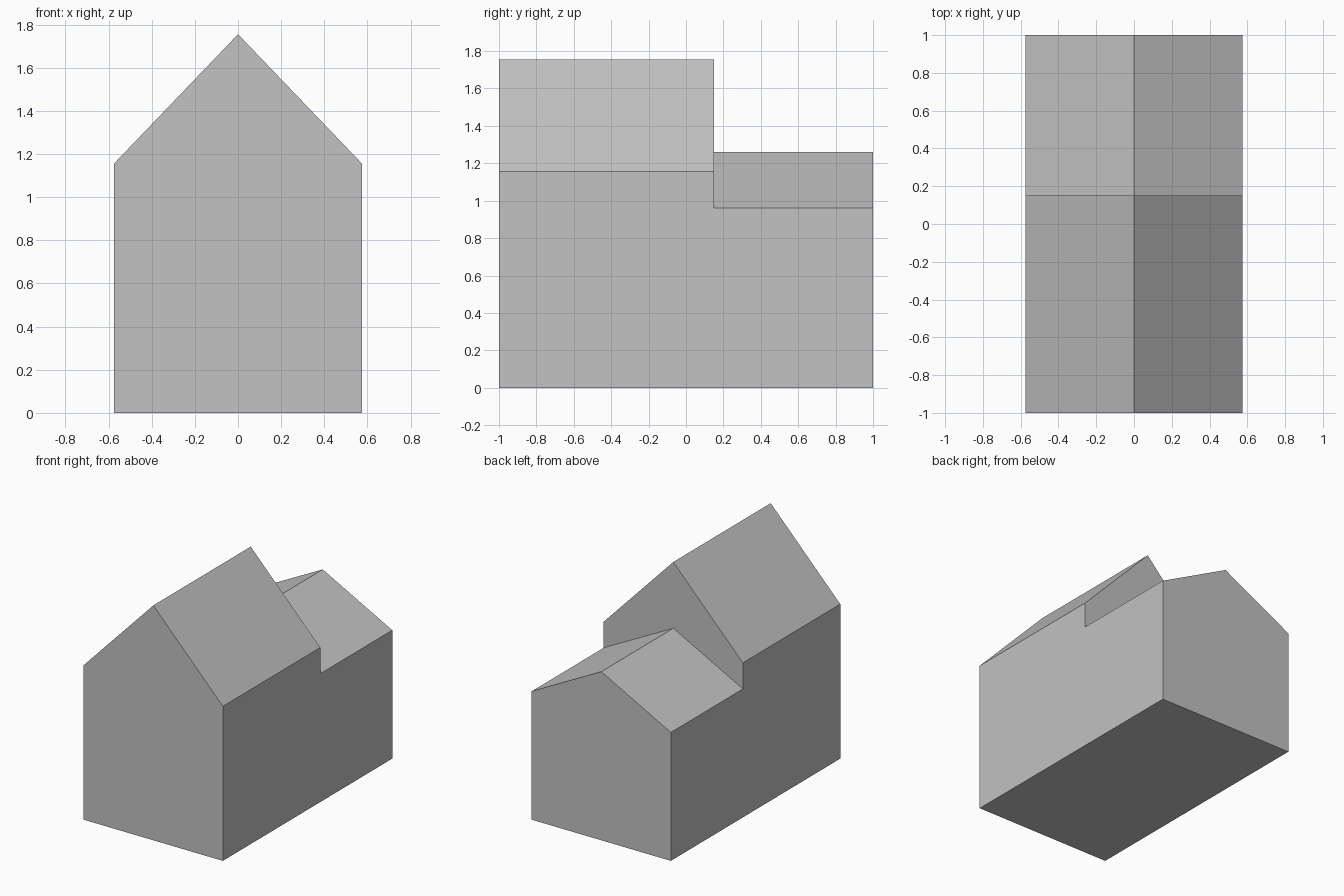
import bpy
import bmesh

cube = bpy.data.objects.get("Cube")
if cube:
    bpy.data.objects.remove(cube, do_unlink=True)

HALF_WIDTH = 0.575
FRONT, STEP, BACK = -1.0, 0.15, 1.0
TALL_EAVE, TALL_RIDGE = 1.155, 1.755
LOW_EAVE, LOW_RIDGE = 0.96, 1.26

grey = bpy.data.materials.new("plain_grey")
grey.use_nodes = True
colour = (0.54, 0.54, 0.54, 1)
grey.diffuse_color = colour
grey.node_tree.nodes["Principled BSDF"].inputs["Base Color"].default_value = colour

bm = bmesh.new()


def face(*points):
    bm.faces.new([bm.verts.new(p) for p in points])


def gable(y, eave, ridge, base):
    """Corner points of a gable outline, from left base over the ridge."""
    w = HALF_WIDTH
    return [(-w, y, base), (-w, y, eave), (0, y, ridge), (w, y, eave), (w, y, base)]


# End gables and the exposed gable above the lower roof
face(*gable(FRONT, TALL_EAVE, TALL_RIDGE, 0))
face(*gable(BACK, LOW_EAVE, LOW_RIDGE, 0))
face(*gable(STEP, TALL_EAVE, TALL_RIDGE, LOW_EAVE), (0, STEP, LOW_RIDGE))

# Stepped side walls and roof slopes, mirrored
for x in (-HALF_WIDTH, HALF_WIDTH):
    face((x, FRONT, 0), (x, BACK, 0), (x, BACK, LOW_EAVE),
         (x, STEP, LOW_EAVE), (x, STEP, TALL_EAVE), (x, FRONT, TALL_EAVE))
    for y0, y1, eave, ridge in ((FRONT, STEP, TALL_EAVE, TALL_RIDGE),
                                (STEP, BACK, LOW_EAVE, LOW_RIDGE)):
        face((x, y0, eave), (x, y1, eave), (0, y1, ridge), (0, y0, ridge))

# Floor
face(*[(x, y, 0) for x, y in ((-HALF_WIDTH, FRONT), (HALF_WIDTH, FRONT),
                              (HALF_WIDTH, BACK), (-HALF_WIDTH, BACK))])

# Weld into one closed shell
bmesh.ops.remove_doubles(bm, verts=bm.verts[:], dist=0.0001)
bmesh.ops.recalc_face_normals(bm, faces=bm.faces[:])
mesh = bpy.data.meshes.new("house_shell")
bm.to_mesh(mesh)
bm.free()
mesh.materials.append(grey)
house = bpy.data.objects.new("house_shell", mesh)
bpy.context.collection.objects.link(house)
